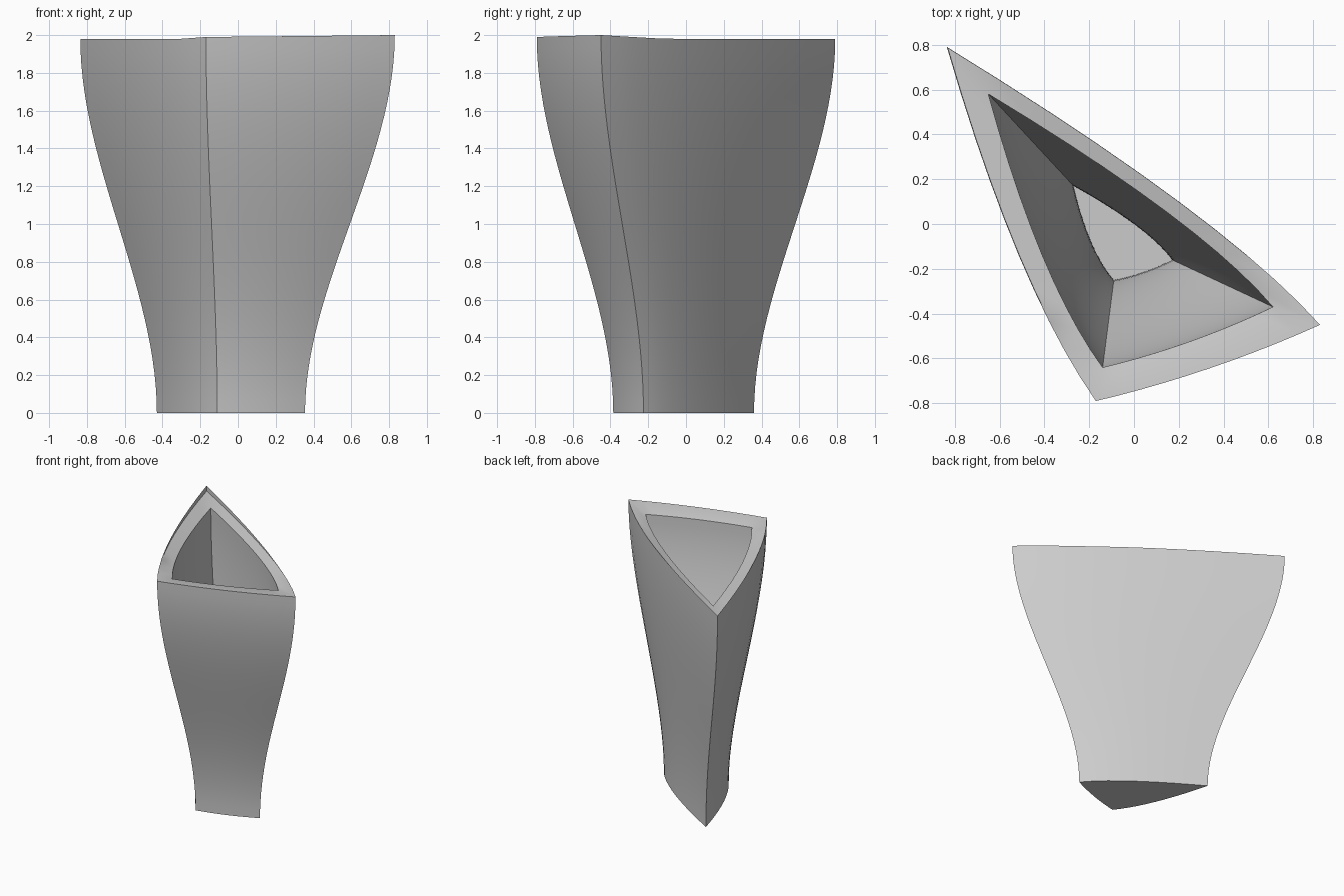
import bpy, bmesh, math
from mathutils import Vector

cube = bpy.data.objects.get("Cube")
if cube:
    bpy.data.objects.remove(cube, do_unlink=True)

# One plain colour
clay = bpy.data.materials.new("light_grey")
clay.use_nodes = True
grey = (0.6, 0.6, 0.6, 1)
clay.diffuse_color = grey
clay.node_tree.nodes["Principled BSDF"].inputs["Base Color"].default_value = grey

SEG = 10      # points along each bowed side
RINGS = 28    # rings up each wall
BOW = [(0.5, 0.025), (0.3, 0.065), (0.65, 0.065)]   # peak position, depth per side
LIP = 1.98    # lowest height of the outer wall's top

# Triangle corners, counterclockwise from the front
OUTER_TOP = [(-0.17, -0.79), (0.83, -0.45), (-0.835, 0.79)]
OUTER_FOOT = [(-0.11, -0.385), (0.355, -0.225), (-0.43, 0.36)]
INNER_TOP = [(-0.14, -0.64), (0.62, -0.37), (-0.65, 0.58)]
INNER_FLOOR = [(-0.09, -0.25), (0.17, -0.16), (-0.27, 0.17)]
RIM_Z = [1.99, 2.0, 1.94]
INNER_Z = [1.96, 1.967, 1.93]
FLOOR_Z = 0.1


def triangle(corners, heights, bow):
    """Triangle ring whose sides are bowed outward as quadratic curves."""
    ring = []
    for i, (peak, depth) in enumerate(BOW):
        j = (i + 1) % 3
        p, q = Vector(corners[i]), Vector(corners[j])
        d = q - p
        control = p + d * peak + Vector((d.y, -d.x)).normalized() * 2 * depth * bow
        for k in range(SEG):
            t = k / SEG
            xy = p * (1 - t) ** 2 + control * 2 * t * (1 - t) + q * t * t
            z = heights[i] + (heights[j] - heights[i]) * t
            ring.append(Vector((xy.x, xy.y, z)))
    return ring


def wall(low, high):
    """Rings flaring from low to high along a soft S curve."""
    rings = []
    for r in range(RINGS + 1):
        s = r / RINGS
        ease = s * s * (3 - 2 * s)
        rings.append([Vector((*a.xy.lerp(b.xy, ease), a.z + (b.z - a.z) * s))
                      for a, b in zip(low, high)])
    return rings


# Outer wall, sloping rim, inner wall
rim = triangle(OUTER_TOP, RIM_Z, 1)
lip = [Vector((v.x, v.y, max(v.z, LIP))) for v in rim]
rim_seat = [Vector((v.x * 0.995, v.y * 0.995, v.z)) for v in rim]
foot = triangle(OUTER_FOOT, [0] * 3, 0.6)
mouth = triangle(INNER_TOP, INNER_Z, 0.85)
floor = triangle(INNER_FLOOR, [FLOOR_Z] * 3, 0.4)
rings = wall(foot, lip) + [rim_seat] + wall(floor, mouth)[::-1]

bm = bmesh.new()
loops = [[bm.verts.new(v) for v in ring] for ring in rings]
for a, b in zip(loops, loops[1:]):
    for k in range(len(a)):
        n = (k + 1) % len(a)
        bm.faces.new((a[k], a[n], b[n], b[k]))
bm.faces.new(loops[0][::-1])     # underside
bm.faces.new(loops[-1])          # inside floor

mesh = bpy.data.meshes.new("vase_body")
bm.to_mesh(mesh)
bm.free()
mesh.materials.append(clay)
vase = bpy.data.objects.new("vase_body", mesh)
bpy.context.collection.objects.link(vase)

bpy.ops.object.select_all(action='DESELECT')
vase.select_set(True)
bpy.context.view_layer.objects.active = vase
bpy.ops.object.shade_smooth_by_angle(angle=math.radians(30))
